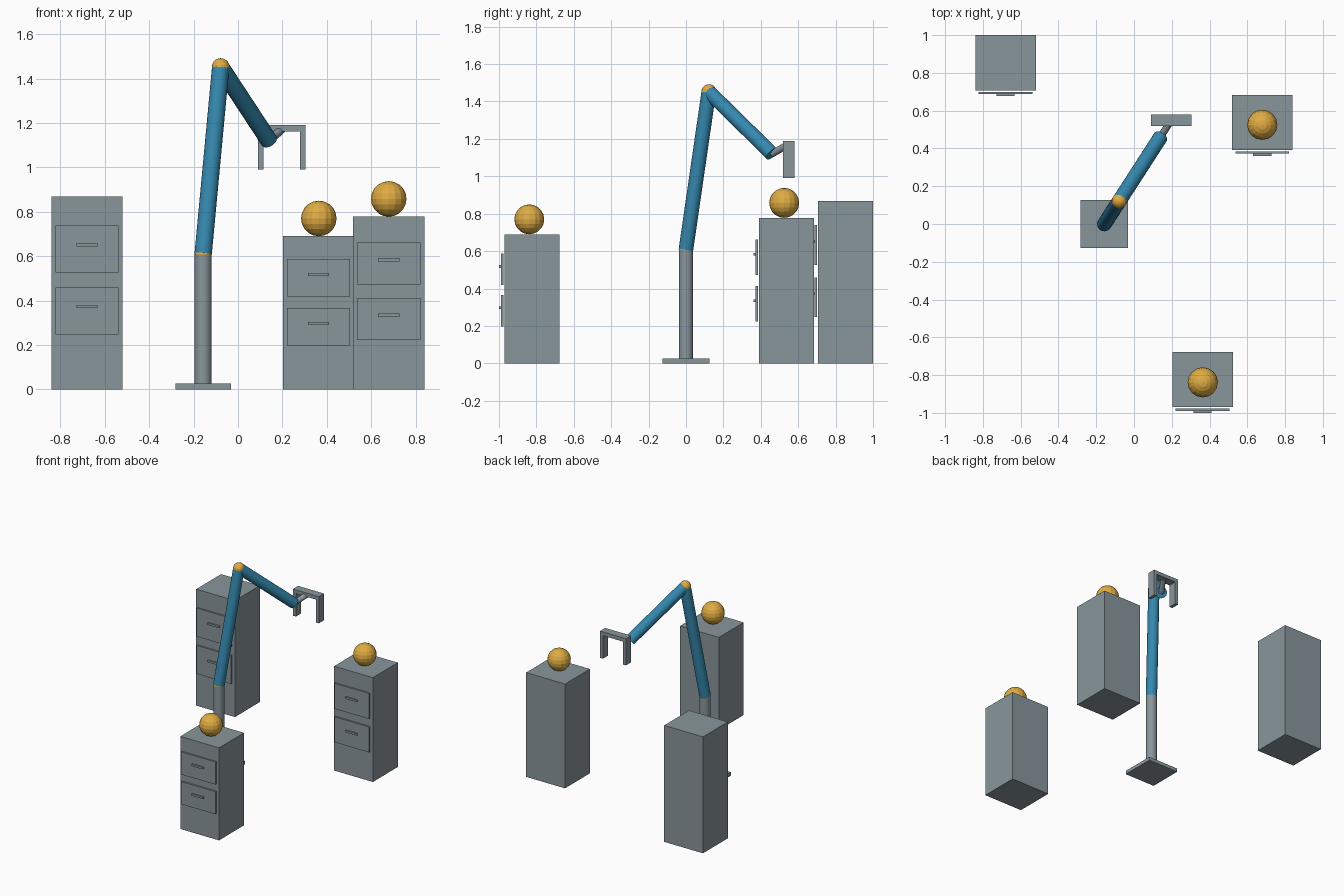
import bpy
from mathutils import Vector

if "Cube" in bpy.data.objects:
    bpy.data.objects.remove(bpy.data.objects["Cube"])


def material(name, rgb):
    m = bpy.data.materials.new(name)
    m.diffuse_color = (*rgb, 1)
    m.use_nodes = True
    m.node_tree.nodes["Principled BSDF"].inputs["Base Color"].default_value = m.diffuse_color
    return m


GREY = material("steel grey", (0.25, 0.305, 0.33))
BLUE = material("arm blue", (0.036, 0.25, 0.43))
GOLD = material("gold", (0.74, 0.41, 0.055))


def finish(name, mat):
    o = bpy.context.object
    o.name = name
    o.data.materials.append(mat)
    return o


def box(name, lo, hi, mat=GREY):
    lo, hi = Vector(lo), Vector(hi)
    bpy.ops.mesh.primitive_cube_add(size=1, location=(lo + hi) / 2)
    o = finish(name, mat)
    o.scale = hi - lo
    return o


def ball(name, centre, r):
    bpy.ops.mesh.primitive_uv_sphere_add(segments=16, ring_count=10, radius=r, location=centre)
    return finish(name, GOLD)


def rod(name, a, b, r, mat):
    a, b = Vector(a), Vector(b)
    bpy.ops.mesh.primitive_cylinder_add(vertices=24, radius=r, depth=(b - a).length,
                                        location=(a + b) / 2)
    o = finish(name, mat)
    o.rotation_euler = (b - a).to_track_quat('Z', 'Y').to_euler()
    bpy.ops.object.shade_smooth_by_angle()
    return o


# Cabinets: body, two drawer plates standing just off the front, two handles
def cabinet(name, x, front, h):
    box(name + "_body", (x - .16, front, 0), (x + .16, front + .293, h))
    for tag, zc in (("upper", .729 * h), ("lower", .408 * h)):
        box(f"{name}_{tag}_drawer", (x - .142, front - .019, zc - .122 * h),
            (x + .142, front - .007, zc + .122 * h))
        zh = zc + .0215 * h
        box(f"{name}_{tag}_handle", (x - .048, front - .030, zh - .007),
            (x + .048, front - .019, zh + .007))


cabinet("rear_left_cabinet", -.68, .707, .868)
cabinet("front_cabinet", .363, -.970, .69)
cabinet("right_cabinet", .679, .391, .778)

# Balls resting on two cabinets
ball("front_ball", (.364, -.838, .77), .08)
ball("right_ball", (.679, .525, .858), .08)

# Arm: base plate, column, two tubes and joints
shoulder, elbow, wrist = (-.157, 0, .61), (-.078, .122, 1.452), (.14, .46, 1.12)
hand = (.197, .549, 1.172)
box("base_plate", (-.282, -.126, 0), (-.032, .126, .026))
rod("column", (-.157, 0, .026), shoulder, .038, GREY)
ball("shoulder_joint", shoulder, .039)
rod("lower_arm", shoulder, elbow, .039, BLUE)
ball("elbow_joint", elbow, .040)
rod("upper_arm", elbow, wrist, .039, BLUE)
rod("wrist_rod", wrist, hand, .019, GREY)

# Gripper: crossbar and two fingers
x, y0, y1 = .197, .518, .579
box("gripper_bar", (x - .107, y0, 1.162), (x + .107, y1, 1.19))
for tag, s in (("left", -1), ("right", 1)):
    c = x + s * .0945
    box(f"{tag}_finger", (c - .0125, y0, .991), (c + .0125, y1, 1.162))
